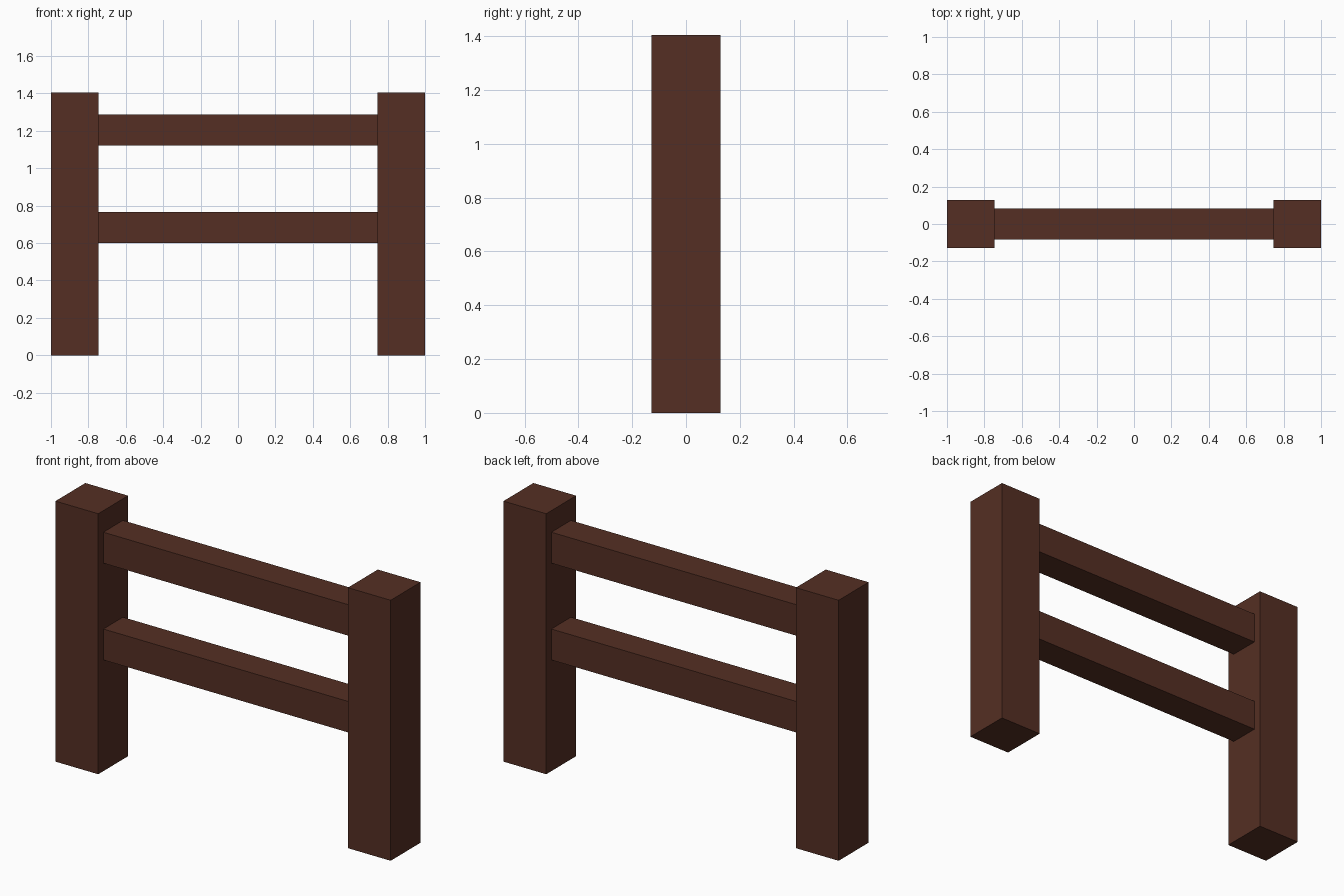
import bpy

if "Cube" in bpy.data.objects:
    bpy.data.objects.remove(bpy.data.objects["Cube"])

wood = bpy.data.materials.new("dark_wood")
wood.diffuse_color = (0.09, 0.028, 0.017, 1)
wood.use_nodes = True
wood.node_tree.nodes["Principled BSDF"].inputs["Base Color"].default_value = wood.diffuse_color

POST, HEIGHT = 0.255, 1.405       # square post width, overall height
RAIL, SPAN = 0.167, 2 - 2 * 0.255  # square rail thickness, gap between posts


def box(name, size, center):
    bpy.ops.mesh.primitive_cube_add(size=1, location=center)
    ob = bpy.context.object
    ob.name = name
    ob.scale = size
    bpy.ops.object.transform_apply(location=False, rotation=False, scale=True)
    ob.data.materials.append(wood)
    return ob


# Upright posts
for side, s in (("left", -1), ("right", 1)):
    box(f"{side}_post", (POST, POST, HEIGHT), (s * (1 - POST / 2), 0, HEIGHT / 2))

# Horizontal rails between the posts
for level, z in (("lower", 0.683), ("upper", 1.205)):
    box(f"{level}_rail", (SPAN, RAIL, RAIL), (0, 0, z))
